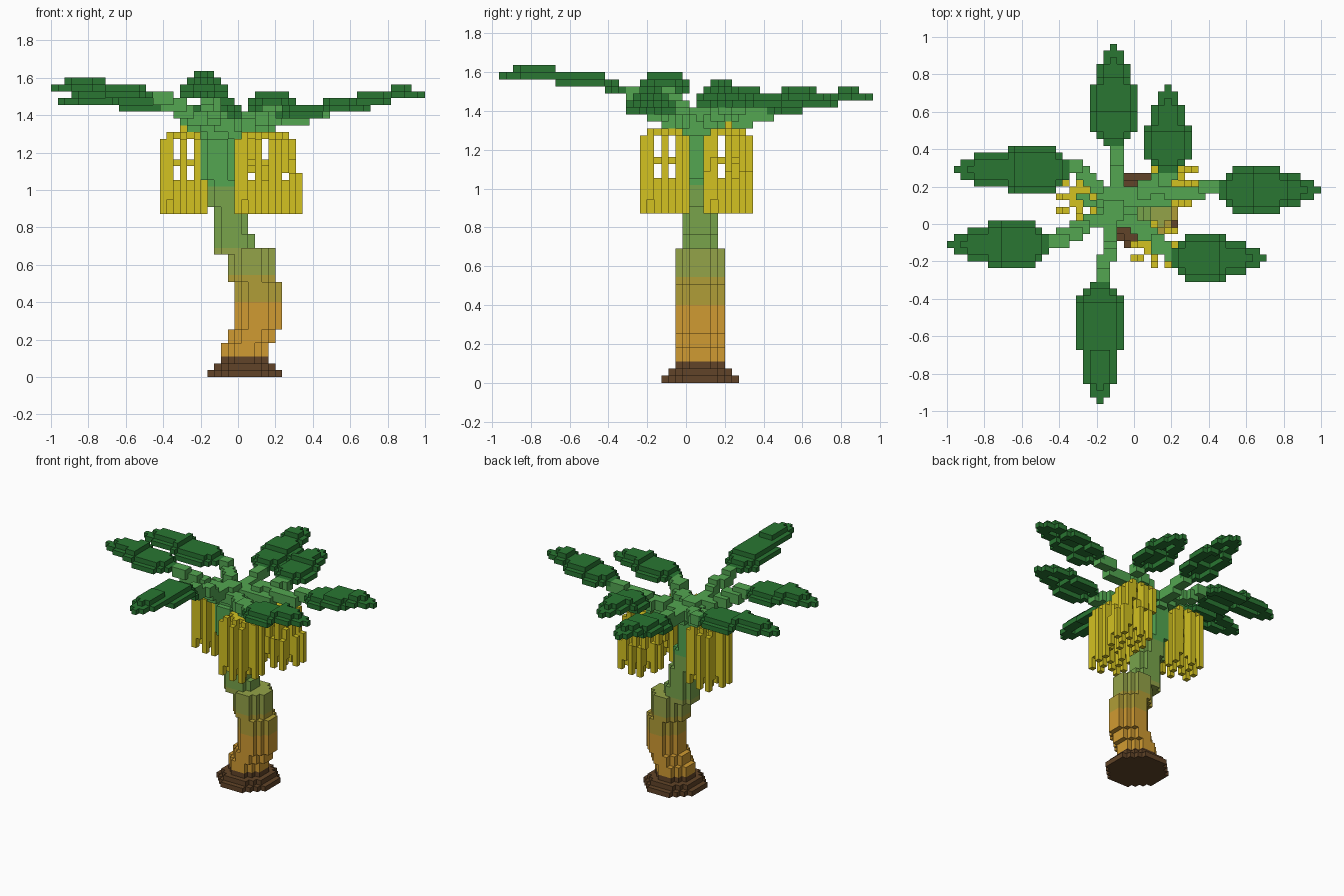
import bpy, bmesh
from mathutils import Vector

cube = bpy.data.objects.get("Cube")
if cube:
    bpy.data.objects.remove(cube, do_unlink=True)

V = 2 / 55                          # block size
ORIGIN = Vector((-27.5, -26.5, 0))  # grid corner, in blocks
DIRS = {  # outward direction: corners of that block face
    (1, 0, 0): ((1, 0, 0), (1, 1, 0), (1, 1, 1), (1, 0, 1)),
    (-1, 0, 0): ((0, 0, 0), (0, 0, 1), (0, 1, 1), (0, 1, 0)),
    (0, 1, 0): ((0, 1, 0), (0, 1, 1), (1, 1, 1), (1, 1, 0)),
    (0, -1, 0): ((0, 0, 0), (1, 0, 0), (1, 0, 1), (0, 0, 1)),
    (0, 0, 1): ((0, 0, 1), (1, 0, 1), (1, 1, 1), (0, 1, 1)),
    (0, 0, -1): ((0, 0, 0), (0, 1, 0), (1, 1, 0), (1, 0, 0)),
}
taken = set()


def material(name, rgb):
    lin = [((c / 255 + 0.055) / 1.055) ** 2.4 for c in rgb]
    m = bpy.data.materials.new(name)
    m.use_nodes = True
    m.diffuse_color = (*lin, 1)
    m.node_tree.nodes["Principled BSDF"].inputs["Base Color"].default_value = (*lin, 1)
    return m


brown = material("root brown", (97, 68, 40))
orange = material("bark orange", (208, 155, 50))
olive = material("bark olive", (176, 158, 55))
olive_green = material("bark olive green", (148, 163, 72))
moss = material("bark moss green", (120, 164, 75))
green = material("stem green", (83, 166, 81))
leaf_green = material("leaf green", (41, 118, 50))
yellow = material("fruit yellow", (211, 194, 33))


def blocks(name, cells, mats, rule=lambda k: 0):
    """Skin a set of grid cells with the faces that are exposed."""
    cells = set(cells) - taken
    taken.update(cells)
    bm = bmesh.new()
    verts = {}

    def vert(p):
        if p not in verts:
            verts[p] = bm.verts.new((Vector(p) + ORIGIN) * V)
        return verts[p]

    for c in sorted(cells):
        for d, corners in DIRS.items():
            if tuple(a + b for a, b in zip(c, d)) in cells:
                continue
            f = bm.faces.new([vert(tuple(a + b for a, b in zip(c, q))) for q in corners])
            f.material_index = rule(c[2])
    mesh = bpy.data.meshes.new(name)
    bm.to_mesh(mesh)
    bm.free()
    for m in mats:
        mesh.materials.append(m)
    ob = bpy.data.objects.new(name, mesh)
    bpy.context.collection.objects.link(ob)


def disc(ci, cj, r, k):
    span = range(-r, r + 1)
    return {(ci + a, cj + b, k) for a in span for b in span
            if a * a + b * b <= (r + 0.5) ** 2}


def line(p, q, brush):
    """Cells along a straight path, thickened by the brush offsets."""
    p, q = Vector(p), Vector(q)
    n = int(max(abs(c) for c in q - p)) * 2
    out = set()
    for s in range(n + 1):
        c = p.lerp(q, s / n)
        out |= {(round(c.x) + a, round(c.y) + b, round(c.z) + e) for a, b, e in brush}
    return out


# Root mound
root = set()
for k, r in enumerate((5, 4, 3)):
    root |= disc(28, 28, r, k)
blocks("root_mound", root, [brown])

# Leaning trunk: (first layer, end layer, centre x, radius)
trunk = set()
for k0, k1, ci, r in ((3, 5, 28, 3), (5, 7, 29, 3), (7, 14, 30, 3), (14, 19, 29, 3),
                      (18, 21, 27, 2), (18, 25, 26, 2), (25, 29, 25, 2),
                      (29, 35, 24, 2), (35, 39, 24, 1)):
    for k in range(k0, k1):
        trunk |= disc(ci, 28, r, k)
blocks("trunk", trunk, [orange, olive, olive_green, moss, green],
       lambda k: sum(k >= t for t in (11, 15, 19, 28)))

# Leaves: (name, axis, direction to the tip, tip, length, centre line, heights from the tip)
LEAVES = [
    ("back", 1, 1, 52, 15, 24, (40, 39, 38)),
    ("back_left", 1, 1, 46, 13, 32, (40, 39)),
    ("left", 0, 1, 54, 15, 31, (41, 40, 39)),
    ("front_left", 0, 1, 46, 14, 21, (39, 38)),
    ("front", 1, -1, 0, 18, 22, (43, 43, 42, 42, 41)),
    ("front_right", 0, -1, 0, 15, 23, (42, 41)),
    ("back_right", 0, -1, 1, 17, 34, (40, 39)),
]
BASE = (2, 1)                              # half widths at the stalk end
CUBE2 = [(a, b, e) for a in (0, 1) for b in (0, 1) for e in (-1, 0)]
for name, axis, sign, tip, length, mid, heights in LEAVES:
    point = (0, 1, 1, 2, 2, 2) + (2,) * (2 if length > 15 else 0)
    half = point + (3,) * (length - len(point) - len(BASE)) + BASE
    leaf = set()
    for t, w in enumerate(half):
        along = tip - sign * t
        k = heights[t * len(heights) // length]
        arched = 2 <= t < length - 1       # raised middle, hollow below
        for s in range(-w, w + 1):
            levels = [k] if not arched or abs(s) >= w - 1 else []
            if arched and abs(s) < w:
                levels.append(k + 1)
            for z in levels:
                leaf.add((along, mid + s, z) if axis == 0 else (mid + s, along, z))
    blocks("leaf_" + name, leaf, [leaf_green])
    # Stalk from the crown to the leaf
    end, z = tip - sign * length, heights[-1]
    goal = (end, mid, z) if axis == 0 else (mid, end, z)
    blocks("leaf_stalk_" + name, line((24, 28, 36), goal, CUBE2), [green])


def turns(pts):
    """All quarter turns of 2D offsets about the bunch stem."""
    return {q for a, b in pts for q in ((a, b), (-b, a), (-a, -b), (b, -a))}


# Fruit tiers: (hanging cells, lowest layer, highest layer)
UPPER = [([(1, 0), (1, 1)], 35, 35), ([(2, 0), (2, 2)], 32, 35), ([(3, 0), (3, 2)], 30, 34)]
LOWER = [([(1, 0), (1, 1)], 31, 31), ([(2, 0), (2, 2)], 26, 31), ([(3, 0), (3, 2)], 24, 29),
         ([(1, 1)], 24, 28)]
for name, up, low in (("right", (19, 30), (19, 30)),
                      ("front_left", (30, 23), (30, 23)),
                      ("back_left", (32, 32), (33, 32))):
    fruit = {(*up, k) for k in range(27, 37)}
    for (ci, cj), tier in ((up, UPPER), (low, LOWER)):
        for pts, k0, k1 in tier:
            fruit |= {(ci + a, cj + b, k) for a, b in turns(pts) for k in range(k0, k1 + 1)}
    blocks("fruit_bunch_" + name, fruit, [yellow])
    blocks("fruit_stalk_" + name,
           line((24, 28, 36), (*up, 37), [(0, 0, 0), (0, 0, -1)]), [green])
